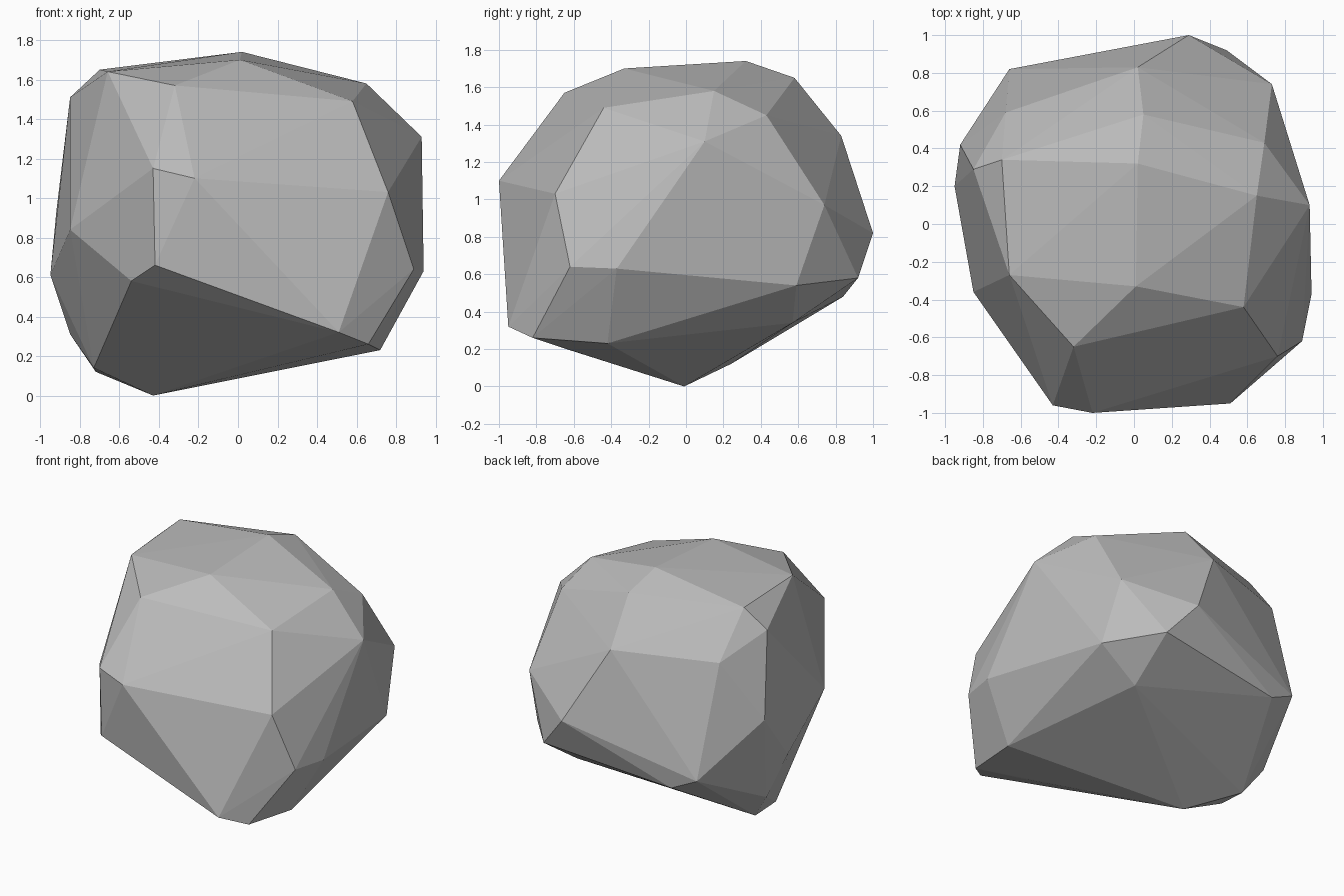
import bpy
import bmesh
from mathutils import Vector

# Remove the default cube
default_cube = bpy.data.objects.get("Cube")
if default_cube is not None:
    bpy.data.objects.remove(default_cube, do_unlink=True)


def make_material(name, grey):
    """Flat matte material in a single neutral colour."""
    colour = (grey, grey, grey, 1.0)
    material = bpy.data.materials.new(name)
    material.use_nodes = True
    material.diffuse_color = colour
    shader = material.node_tree.nodes["Principled BSDF"]
    shader.inputs["Base Color"].default_value = colour
    shader.inputs["Roughness"].default_value = 0.9
    return material


def make_faceted_stone(name, corner_groups, unit, material):
    """Wrap a flat-faced convex skin around chiselled corner points."""
    bm = bmesh.new()
    for group in corner_groups:
        for corner in group:
            bm.verts.new(Vector(corner) * unit)
    bm.verts.ensure_lookup_table()
    hull = bmesh.ops.convex_hull(bm, input=list(bm.verts))

    # Drop any corner that ended up inside the skin
    spare = {item for item in hull["geom_interior"] + hull["geom_unused"]
             if isinstance(item, bmesh.types.BMVert)}
    bmesh.ops.delete(bm, geom=list(spare), context="VERTS")
    bmesh.ops.recalc_face_normals(bm, faces=list(bm.faces))
    for face in bm.faces:
        face.smooth = False

    mesh = bpy.data.meshes.new(name)
    bm.to_mesh(mesh)
    bm.free()
    mesh.materials.append(material)
    stone = bpy.data.objects.new(name, mesh)
    bpy.context.collection.objects.link(stone)
    return stone


# Corners in hundredths of a unit, grouped from the top down
crown = [
    (2, 32, 174), (1, -33, 170), (-66, -27, 164), (-70, 34, 165),
    (5, 58, 165), (65, 15, 158), (58, -44, 149), (-32, -65, 157),
    (-85, 29, 151), (69, 43, 145),
]
shoulder = [
    (93, 10, 131), (2, 83, 134), (-68, 59, 134), (-22, -100, 110),
    (-43, -96, 115), (76, -70, 103), (73, 74, 97), (-92, 42, 93),
]
girdle = [
    (-85, -36, 84), (29, 100, 82), (-42, -95, 66), (89, -62, 64),
    (94, -37, 63), (-95, 20, 61), (49, 92, 58), (-54, -79, 58),
    (-66, 82, 57), (77, 59, 54), (-47, 84, 48),
]
base = [
    (47, 57, 34), (51, -95, 32), (-85, 30, 31), (66, -82, 26),
    (72, -42, 23), (39, -64, 20), (26, -12, 19), (-73, 2, 14),
    (-72, 24, 12), (-43, -1, 0),
]

# Boulder
stone_grey = make_material("stone grey", 0.5)
make_faceted_stone("boulder", [crown, shoulder, girdle, base], 0.01, stone_grey)
